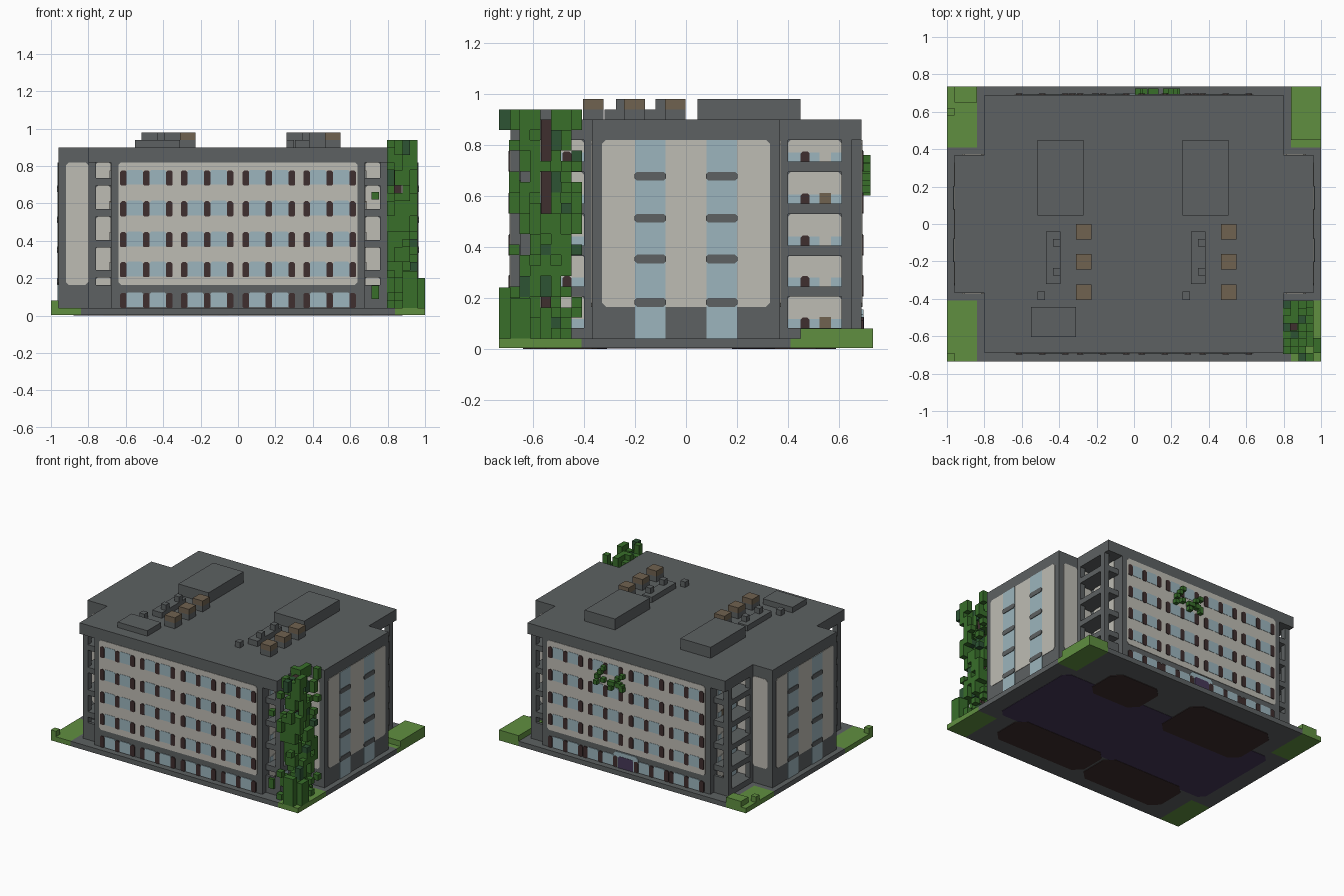
import bpy
import bmesh
import random
from mathutils import Vector

random.seed(4)
cube = bpy.data.objects.get("Cube")
if cube:
    bpy.data.objects.remove(cube, do_unlink=True)


def material(name, *rgb):
    """Flat colour given as 0-255 display values, stored linear."""
    lin = [((c / 255 + 0.055) / 1.055) ** 2.4 for c in rgb] + [1]
    m = bpy.data.materials.new(name)
    m.use_nodes = True
    m.diffuse_color = lin
    m.node_tree.nodes["Principled BSDF"].inputs["Base Color"].default_value = lin
    return m


GREY = material("slate grey", 93, 97, 98)
CREAM = material("cream wall", 190, 188, 180)
GLASS = material("pale blue glass", 156, 181, 189)
DARK = material("dark brown", 62, 46, 46)
BROWN = material("vent brown", 112, 98, 80)
GRASS = material("grass green", 96, 143, 64)
LEAF = material("leaf green", 56, 110, 42)
DEEP = material("deep leaf green", 45, 84, 52)
PURPLE = material("dark purple", 70, 56, 88)

parts = {}


def part(name, mat):
    if name not in parts:
        parts[name] = (bmesh.new(), mat)
    return parts[name][0]


def box(name, mat, x0, x1, y0, y1, z0, z1):
    bm = part(name, mat)
    geo = bmesh.ops.create_cube(bm, size=1)
    for v in geo["verts"]:
        v.co = Vector(((x0 + x1) / 2 + v.co.x * (x1 - x0),
                       (y0 + y1) / 2 + v.co.y * (y1 - y0),
                       (z0 + z1) / 2 + v.co.z * (z1 - z0)))


def plate(name, mat, axis, sign, pos, u0, u1, v0, v1, t=0.004, top=0.0, bottom=0.0):
    """Thin plate with clipped corners on a wall facing sign * axis."""
    c, b = top, bottom
    outline = [(u0 + b, v0), (u1 - b, v0), (u1, v0 + b), (u1, v1 - c),
               (u1 - c, v1), (u0 + c, v1), (u0, v1 - c), (u0, v0 + b)]
    outline = list(dict.fromkeys(outline))
    bm = part(name, mat)
    others = [i for i in range(3) if i != axis]
    verts = []
    for uv in outline:
        co = [0, 0, 0]
        co[axis] = sign * pos
        co[others[0]], co[others[1]] = uv
        verts.append(bm.verts.new(co))
    face = bm.faces.new(verts)
    ext = bmesh.ops.extrude_face_region(bm, geom=[face])
    shift = Vector((0, 0, 0))
    shift[axis] = sign * t
    moved = [g for g in ext["geom"] if isinstance(g, bmesh.types.BMVert)]
    bmesh.ops.translate(bm, verts=moved, vec=shift)


def span(s, a, b):
    """Range a..b mirrored to the side s."""
    return (a, b) if s > 0 else (-b, -a)


SIDES = (-1, 1)
FLOORS = [0.21, 0.37, 0.535, 0.70]

# Base slab with four lawn corners
box("base_slab", GREY, -0.84, 0.84, -0.735, 0.735, 0.004, 0.04)
for s in SIDES:
    box("base_slab", GREY, *span(s, 0.84, 1), -0.41, 0.41, 0.004, 0.04)
    for t in SIDES:
        box("lawn", GRASS, *span(s, 0.84, 1), *span(t, 0.41, 0.735), 0.004, 0.04)
box("hedges", GRASS, 0.84, 1, 0.45, 0.735, 0.04, 0.08)
box("hedges", GRASS, -0.96, -0.84, 0.65, 0.735, 0.04, 0.08)
box("hedges", GRASS, -1, -0.96, 0.58, 0.62, 0.04, 0.08)
box("hedges", GRASS, -1, -0.96, -0.735, -0.69, 0.04, 0.08)

# Underside floor patches
plate("underside_hall", PURPLE, 2, -1, -0.004, -0.88, 0.88, -0.35, 0.35, 0.002, 0.04, 0.04)
for x0, x1, y0, y1 in [(0.22, 0.63, 0.26, 0.57), (-0.72, -0.04, 0.18, 0.59),
                       (-0.03, 0.72, -0.61, -0.31), (-0.72, -0.05, -0.64, -0.32)]:
    plate("underside_rooms", DARK, 2, -1, -0.004, x0, x1, y0, y1, 0.004, 0.06, 0.06)

# Main block, wings and roof
box("main_block", GREY, -0.68, 0.68, -0.69, 0.69, 0.04, 0.82)
box("roof", GREY, -0.8, 0.8, -0.69, 0.69, 0.82, 0.9)
for s in SIDES:
    box("wings", GREY, *span(s, 0.68, 0.96), -0.37, 0.37, 0.04, 0.82)
    box("roof", GREY, *span(s, 0.8, 0.96), -0.37, 0.37, 0.82, 0.9)

# Long facades: cream panel, window groups with dark curtains
for t in SIDES:
    plate("long_panels", CREAM, 1, t, 0.69, -0.64, 0.64, 0.165, 0.82, 0.003, 0.015, 0.015)
    for z in [0.045] + FLOORS:
        for gx in (-0.49, -0.165, 0.165, 0.49):
            if t > 0 and z < 0.1 and abs(gx) < 0.2:
                gx *= 1.25
            for k in SIDES:
                x = gx + k * 0.062
                plate("windows", GLASS, 1, t, 0.69, x - 0.05, x + 0.05, z, z + 0.08, 0.005, 0.015)
            for k in (-1, 0, 1):
                x = gx + k * 0.123
                plate("curtains", DARK, 1, t, 0.69, x - 0.018, x + 0.018, z - 0.004, z + 0.077,
                      0.007, 0.01, 0.006)

# Rear entrance
plate("entrance_glass", GLASS, 1, 1, 0.69, -0.1, 0.1, 0.04, 0.155, 0.007, 0.02)
plate("entrance_door", PURPLE, 1, 1, 0.69, -0.06, 0.06, 0.04, 0.125, 0.009, 0.01)

# Wing faces: cream panels, tall glass strips and ledges
for s in SIDES:
    plate("wing_panels", CREAM, 0, s, 0.96, -0.33, 0.33, 0.165, 0.82, 0.003, 0.015, 0.015)
    for t in SIDES:
        plate("wing_side_panels", CREAM, 1, t, 0.37, *span(s, 0.8, 0.92), 0.165, 0.82,
              0.003, 0.015, 0.015)
        y0, y1 = span(t, 0.08, 0.2)
        plate("glass_strips", GLASS, 0, s, 0.96, y0, y1, 0.04, 0.82, 0.005)
        for z in (0.165, 0.335, 0.495, 0.66):
            plate("ledges", GREY, 0, s, 0.96, y0 - 0.002, y1 + 0.002, z, z + 0.035, 0.009, 0.01, 0.01)

# Corner balconies
for s in SIDES:
    for t in SIDES:
        bay_x, bay_y = span(s, 0.68, 0.8), span(t, 0.37, 0.65)
        box("balcony_floors", GREY, *bay_x, *bay_y, 0.04, 0.082)
        for z in FLOORS:
            box("balcony_floors", GREY, *bay_x, *bay_y, z - 0.005, z + 0.035)
        box("balcony_posts", GREY, *span(s, 0.76, 0.8), *span(t, 0.61, 0.65), 0.04, 0.82)
        box("balcony_posts", GREY, *span(s, 0.76, 0.8), *span(t, 0.37, 0.4), 0.04, 0.82)
        box("balcony_parapet", GREY, *span(s, 0.68, 0.8), *span(t, 0.63, 0.65), 0.08, 0.165)
        for i, z in enumerate([0.047] + FLOORS):
            lo, hi = z + 0.035, min(z + 0.16, 0.82)
            plate("balcony_walls", CREAM, 0, s, 0.68, *span(t, 0.4, 0.61), lo, hi, 0.003, 0.012)
            plate("balcony_walls", CREAM, 1, t, 0.37, *span(s, 0.68, 0.76), lo, hi, 0.003, 0.012)
            plate("balcony_windows", GLASS, 0, s, 0.68, *span(t, 0.4, 0.61), lo, lo + 0.035, 0.005)
            plate("balcony_curtains", DARK, 0, s, 0.68, *span(t, 0.45, 0.485), lo, lo + 0.04, 0.007, 0.008)
            mat = BROWN if i in (0, 3) else CREAM
            plate("balcony_doors_" + mat.name.split()[0], mat, 0, s, 0.68,
                  *span(t, 0.525, 0.57), lo, lo + 0.042, 0.007)

# Roof plant: two matching sets
for x in (-0.515, 0.26):
    box("plant_rooms", GREY, x, x + 0.245, 0.045, 0.45, 0.9, 0.98)
    box("duct_strips", GREY, x + 0.045, x + 0.123, -0.32, -0.04, 0.9, 0.94)
    for y in (-0.275, -0.12):
        box("duct_caps", GREY, x + 0.083, x + 0.123, y, y + 0.04, 0.94, 0.98)
    box("duct_caps", GREY, x, x + 0.04, -0.405, -0.362, 0.9, 0.94)
    for y in (-0.405, -0.243, -0.083):
        box("vent_bases", GREY, x + 0.205, x + 0.287, y, y + 0.082, 0.9, 0.94)
        box("vent_tops", BROWN, x + 0.205, x + 0.287, y, y + 0.082, 0.94, 0.98)
box("roof_hatch", GREY, -0.55, -0.31, -0.605, -0.445, 0.9, 0.94)

# Corner tree made of stacked leaf blocks around a trunk
STEP = 0.041
box("tree_trunk", DARK, 0.835, 0.873, -0.57, -0.53, 0.04, 0.9)
for i in range(4):
    for j in range(7):
        x, y = 0.797 + i * STEP, -0.695 + j * STEP
        chance = 0.6 if 0 < j < 6 else 0.3
        for k in range(11):
            if random.random() < chance:
                z = 0.04 + k * 2 * STEP
                tall = random.choice((1, 2, 2))
                deep = random.random() < 0.1
                box("deep_leaves" if deep else "leaves", DEEP if deep else LEAF,
                    x, x + STEP, y, y + STEP, z, min(z + tall * STEP, 0.94))
box("leaves", LEAF, 0.96, 1, -0.69, -0.61, 0.04, 0.2)
box("leaves", LEAF, 0.88, 0.96, -0.735, -0.69, 0.04, 0.24)
box("deep_leaves", DEEP, 0.88, 0.92, -0.735, -0.69, 0.86, 0.94)
for z0, z1 in ((0.09, 0.16), (0.62, 0.66)):
    box("leaves", LEAF, 0.715, 0.755, -0.67, -0.63, z0, z1)

# Creeper on the rear wall
for i in range(14):
    x, z = random.uniform(0.0, 0.22), random.uniform(0.58, 0.74)
    box("wall_creeper", LEAF, x, x + 0.03, 0.69, 0.725, z, z + 0.03)

# Turn every part into an object
for name, (bm, mat) in parts.items():
    bmesh.ops.recalc_face_normals(bm, faces=bm.faces)
    mesh = bpy.data.meshes.new(name)
    bm.to_mesh(mesh)
    bm.free()
    mesh.materials.append(mat)
    bpy.context.collection.objects.link(bpy.data.objects.new(name, mesh))
